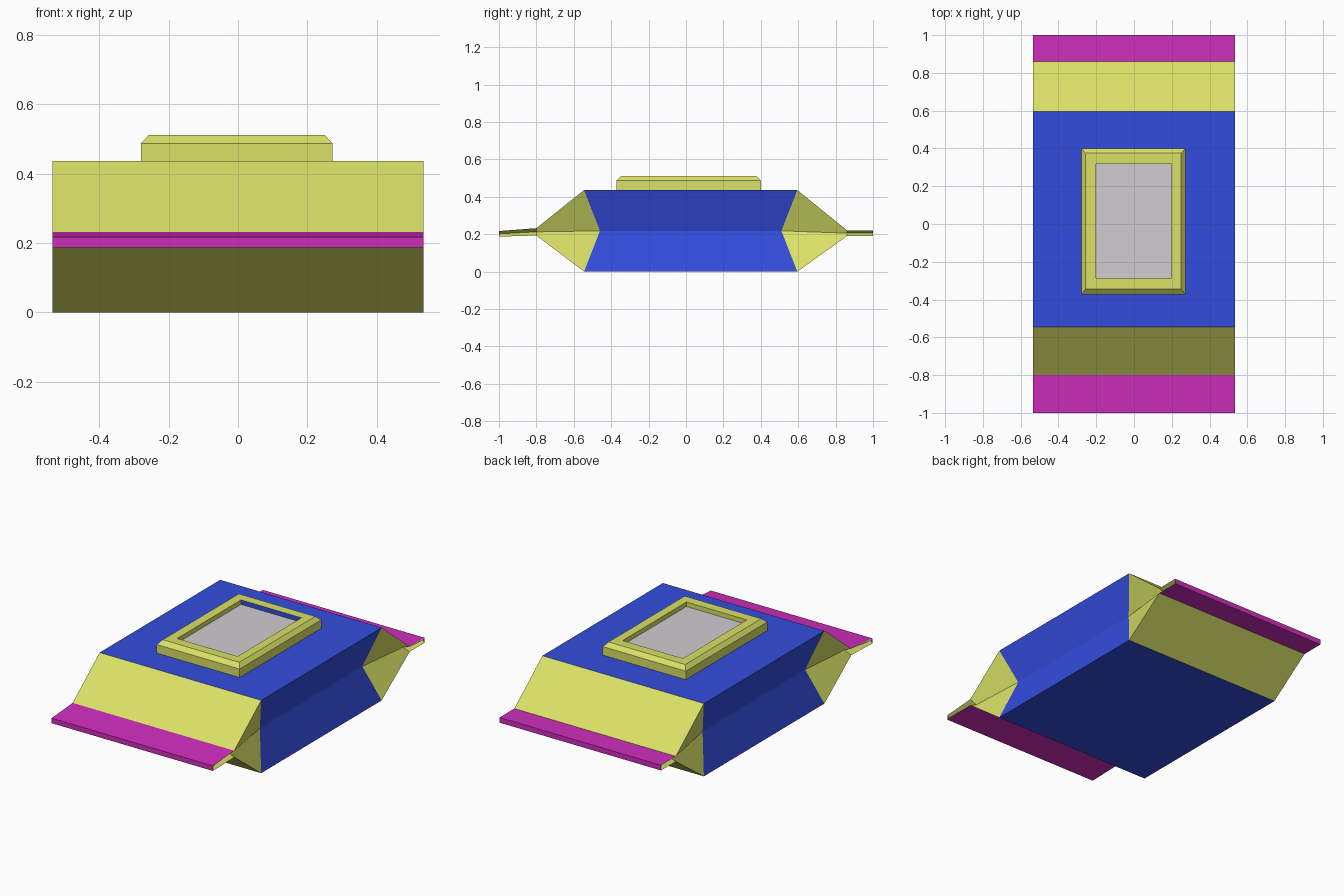
import bpy, bmesh

if "Cube" in bpy.data.objects:
    bpy.data.objects.remove(bpy.data.objects["Cube"])


def material(name, rgb):
    m = bpy.data.materials.new(name)
    m.diffuse_color = (*rgb, 1)
    m.use_nodes = True
    m.node_tree.nodes["Principled BSDF"].inputs["Base Color"].default_value = m.diffuse_color
    return m


BLUE = material("blue film", (0.033, 0.073, 0.72))
YELLOW = material("yellow", (0.70, 0.75, 0.135))
MAGENTA = material("magenta seal", (0.63, 0.027, 0.51))
GREY = material("grey label", (0.63, 0.61, 0.63))
MATS = [BLUE, YELLOW, MAGENTA, GREY]


def loft(name, rings, rule, closed_ends=True):
    """Join equal-length rings of points; rule(segment, side) gives the colour."""
    bm = bmesh.new()
    vs = [[bm.verts.new(p) for p in r] for r in rings]
    n = len(vs[0])
    for s in range(len(vs) - 1):
        for i in range(n):
            j = (i + 1) % n
            f = bm.faces.new((vs[s][i], vs[s][j], vs[s + 1][j], vs[s + 1][i]))
            f.material_index = rule(s, i)
    if closed_ends:
        for s, r in ((-1, vs[0]), (len(vs) - 1, vs[-1])):
            bm.faces.new(r).material_index = rule(s, -1)
    # crease the folded gussets along triangles rather than warped quads
    bmesh.ops.triangulate(bm, faces=[f for f in bm.faces if len(f.verts) > 4])
    bmesh.ops.recalc_face_normals(bm, faces=bm.faces[:])
    me = bpy.data.meshes.new(name)
    bm.to_mesh(me)
    bm.free()
    for m in MATS:
        me.materials.append(m)
    ob = bpy.data.objects.new(name, me)
    bpy.context.collection.objects.link(ob)
    return ob


# Pouch: six-sided sections along y, sides folded inward at mid height
W = 0.535


def section(y, y_mid, x_mid, z0, z1):
    zm = 0.218 if z0 == 0 else (z0 + z1) / 2
    return [(-W, y, z1), (W, y, z1), (x_mid, y_mid, zm),
            (W, y, z0), (-W, y, z0), (-x_mid, y_mid, zm)]


def pouch_colour(seg, side):
    if side == -1:
        return 2
    if seg in (0, 4):                       # flat seals, yellow side edges
        return 2 if side in (0, 3) else 1
    return 0 if seg == 2 else 1             # blue body, yellow slopes


loft("pouch", [
    section(-1.0, -1.0, 0.525, 0.187, 0.217),
    section(-0.80, -0.80, 0.49, 0.193, 0.232),
    section(-0.545, -0.46, 0.467, 0, 0.436),
    section(0.595, 0.51, 0.467, 0, 0.436),
    section(0.86, 0.86, 0.49, 0.19, 0.221),
    section(1.0, 1.0, 0.525, 0.19, 0.221)], pouch_colour)


# Lid frame: rectangular rings rising outside, over the top and down inside
def rect(x0, x1, y0, y1, z):
    return [(x0, y0, z), (x1, y0, z), (x1, y1, z), (x0, y1, z)]


def lid_colour(seg, side):
    return 0 if seg == 3 and side == 2 else 1   # rear inner wall is blue


loft("lid_frame", [
    rect(-0.279, 0.272, -0.372, 0.40, 0.43),
    rect(-0.279, 0.272, -0.372, 0.40, 0.487),
    rect(-0.257, 0.250, -0.345, 0.375, 0.511),
    rect(-0.202, 0.198, -0.287, 0.317, 0.511),
    rect(-0.202, 0.198, -0.287, 0.317, 0.43)], lid_colour, False)

# Grey label plate recessed in the frame
loft("label_plate", [
    rect(-0.202, 0.198, -0.287, 0.317, 0.477),
    rect(-0.202, 0.198, -0.287, 0.317, 0.484)], lambda s, i: 3)
